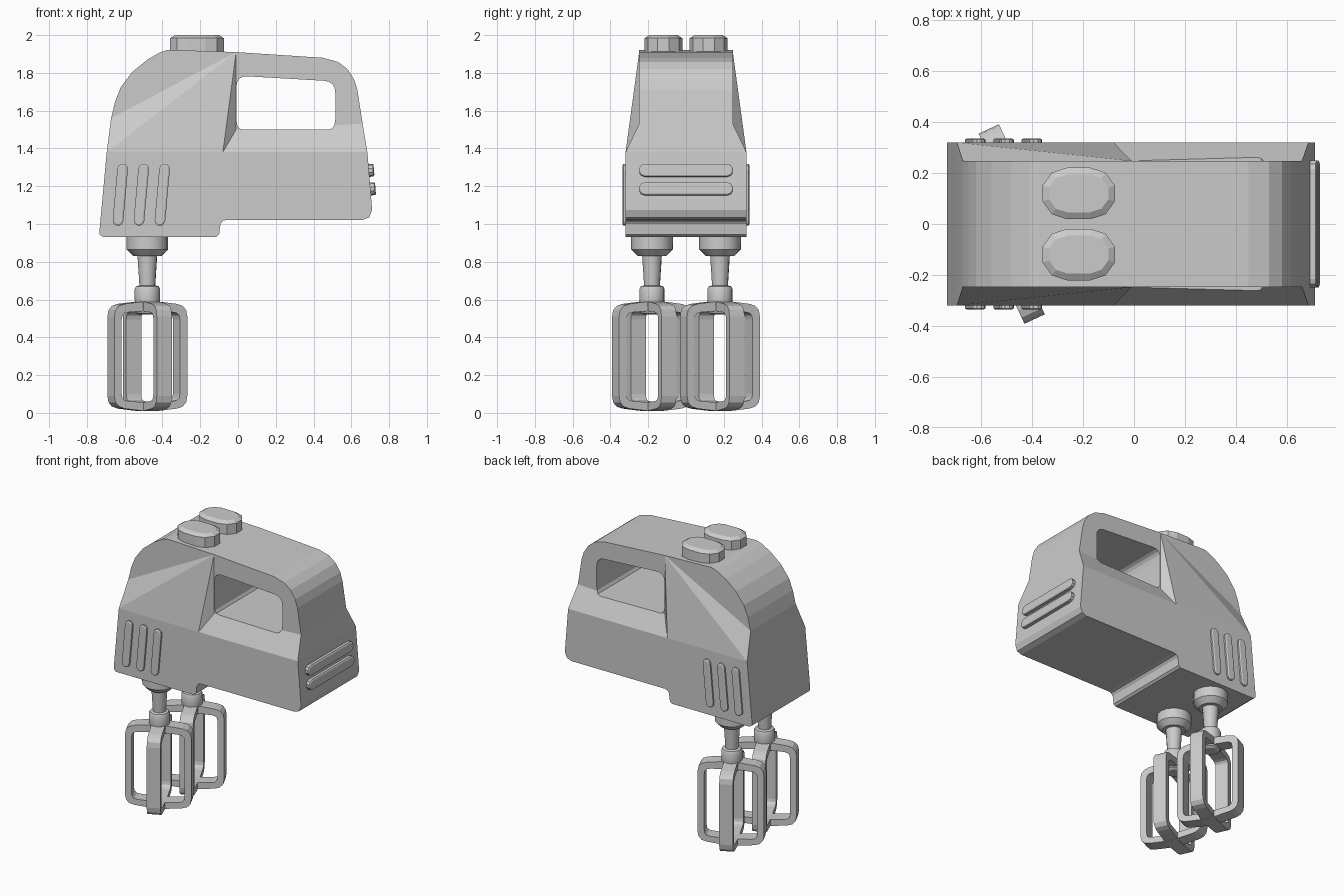
import bpy, bmesh, math
from mathutils import Vector, Matrix

if "Cube" in bpy.data.objects:
    bpy.data.objects.remove(bpy.data.objects["Cube"], do_unlink=True)

grey = bpy.data.materials.new("light_grey")
grey.use_nodes = True
grey.diffuse_color = (0.6, 0.6, 0.6, 1)
grey.node_tree.nodes["Principled BSDF"].inputs["Base Color"].default_value = (0.6, 0.6, 0.6, 1)


def finish(name, bm, matrix=Matrix(), smooth=None):
    bmesh.ops.recalc_face_normals(bm, faces=bm.faces[:])
    mesh = bpy.data.meshes.new(name)
    bm.to_mesh(mesh)
    bm.free()
    mesh.materials.append(grey)
    ob = bpy.data.objects.new(name, mesh)
    bpy.context.collection.objects.link(ob)
    ob.matrix_world = matrix
    if smooth:
        for o in bpy.context.selected_objects:
            o.select_set(False)
        bpy.context.view_layer.objects.active = ob
        ob.select_set(True)
        bpy.ops.object.shade_smooth_by_angle(angle=math.radians(smooth))
    return ob


def loft(bm, rings, closed=False):
    """Bridge equal rings of points; cap the ends unless the rings form a cycle."""
    loops = [[bm.verts.new(p) for p in ring] for ring in rings]
    n = len(loops[0])
    pairs = list(zip(loops, loops[1:])) + ([(loops[-1], loops[0])] if closed else [])
    for a, b in pairs:
        for i in range(n):
            bm.faces.new((a[i], a[(i + 1) % n], b[(i + 1) % n], b[i]))
    if not closed:
        bm.faces.new(loops[0])
        bm.faces.new(loops[-1])


def rounded(corners, radius, steps=4):
    """Round the corners of a 2D polygon."""
    pts = []
    for i, c in enumerate(corners):
        c = Vector(c)
        a = c + (Vector(corners[i - 1]) - c).normalized() * radius
        b = c + (Vector(corners[(i + 1) % len(corners)]) - c).normalized() * radius
        for k in range(steps + 1):
            t = k / steps
            pts.append(a * (1 - t) ** 2 + c * 2 * t * (1 - t) + b * t * t)
    return pts


def stadium(half_len, half_wid, steps=5):
    pts = []
    for side in (1, -1):
        for k in range(steps + 1):
            a = math.pi * (k / steps - 0.5)
            pts.append((side * (half_len - half_wid + half_wid * math.cos(a)),
                        side * half_wid * math.sin(a)))
    return pts


def pill(name, half_len, half_wid, height, chamfer, matrix):
    """Raised pill with a chamfered top, standing on its local z = 0."""
    bm = bmesh.new()
    low, top = stadium(half_len, half_wid), stadium(half_len - chamfer, half_wid - chamfer)
    loft(bm, [[(x, y, 0) for x, y in low],
              [(x, y, height - chamfer * 0.6) for x, y in low],
              [(x, y, height) for x, y in top]])
    return finish(name, bm, matrix)


def frame(origin, x_dir, z_dir):
    z = Vector(z_dir).normalized()
    x = Vector(x_dir).normalized()
    m = Matrix((x, z.cross(x), z)).transposed().to_4x4()
    m.translation = origin
    return m


# Housing: wide lower body, narrow handle and a faceted motor cover
WIDE, NARROW = 0.32, 0.248
lower = [(-0.695, 1.38), (-0.733, 0.97), (-0.733, 0.945), (-0.715, 0.932), (-0.115, 0.932),
         (-0.1, 0.945), (-0.093, 1.0), (-0.08, 1.017), (-0.06, 1.022), (0.66, 1.022),
         (0.695, 1.035), (0.71, 1.075), (0.685, 1.38)]
pillar = [(0.66, 1.53), (0.632, 1.71), (0.615, 1.765), (0.58, 1.82), (0.53, 1.858),
          (0.45, 1.88), (-0.01, 1.91)]
crown = [(-0.37, 1.922), (-0.41, 1.91), (-0.48, 1.87), (-0.56, 1.805), (-0.62, 1.725),
         (-0.65, 1.65), (-0.672, 1.56)]
outline = lower + pillar + crown
bm = bmesh.new()
rims = []
for s in (-1, 1):
    rim = [bm.verts.new((x, s * (WIDE if z < 1.4 else NARROW), z)) for x, z in outline]
    hip = bm.verts.new((-0.08, s * WIDE, 1.38))
    waist = bm.verts.new((-0.01, s * NARROW, 1.5))
    nl, np = len(lower), len(pillar)
    apex, top = rim[nl + np - 1], rim[nl + np:] + [rim[0]]
    bm.faces.new(rim[:nl] + [hip])
    bm.faces.new((hip, rim[nl - 1], rim[nl], waist))
    bm.faces.new(rim[nl:nl + np] + [waist])
    bm.faces.new((hip, waist, apex))
    bm.faces.new((rim[0], hip, apex))
    for a, b in zip(top, top[1:]):
        bm.faces.new((a, b, apex))
    rims.append(rim)
for i in range(len(outline)):
    j = (i + 1) % len(outline)
    bm.faces.new((rims[0][i], rims[0][j], rims[1][j], rims[1][i]))
housing = finish("housing", bm)

# Grip opening cut through the handle
bm = bmesh.new()
hole = rounded([(-0.008, 1.5), (0.515, 1.503), (0.515, 1.755), (-0.008, 1.785)], 0.06)
for p in hole:
    if p.y < 1.6:
        p.y = max(1.5, p.y - 0.01)
loft(bm, [[(p.x, y, p.y) for p in hole] for y in (-0.5, 0.5)])
cutter = finish("grip_cutter", bm)
cutter.hide_render = True
cutter.hide_viewport = True
cut = housing.modifiers.new("grip_opening", "BOOLEAN")
cut.object = cutter
cut.solver = "EXACT"

# Top buttons
for s, side in ((-1, "front"), (1, "back")):
    pill(side + "_button", 0.147, 0.101, 0.1, 0.027, Matrix.Translation((-0.217, s * 0.12, 1.9)))

# Side vents
for s, side in ((-1, "front"), (1, "back")):
    for i in range(3):
        pill(f"{side}_vent_{i + 1}", 0.165, 0.028, 0.025, 0.008,
             frame((-0.623 + 0.111 * i, s * 0.311, 1.155), (0.09, 0, 1), (0, s, 0)))

# End vents, lying on the sloping end wall
for z in (1.185, 1.283):
    x = 0.71 - (z - 1.075) * 0.082
    pill("end_vent", 0.25, 0.034, 0.03, 0.008, frame((x - 0.003, 0, z), (0, 1, 0), (1, 0, 0.082)))


# Beaters: turned stem and two crossed rounded loops
def beater(name, y):
    place = Matrix.Translation((-0.48, y, 0)) @ Matrix.Rotation(math.radians(25), 4, "Z")
    bm = bmesh.new()
    profile = [(0.11, 0.95), (0.11, 0.865), (0.075, 0.83), (0.052, 0.83), (0.042, 0.675),
               (0.06, 0.67), (0.067, 0.655), (0.067, 0.6), (0.06, 0.53), (0.045, 0.52)]
    ring = [(math.cos(k * math.pi / 8), math.sin(k * math.pi / 8)) for k in range(16)]
    loft(bm, [[(r * c, r * s, z) for c, s in ring] for r, z in profile])
    finish(name + "_stem", bm, place, 30)

    for turn, tag in ((0, "a"), (90, "b")):
        bm = bmesh.new()
        shapes = []
        for half, low, high, peak, radius in ((0.213, 0.03, 0.57, 0.025, 0.06),
                                              (0.17, 0.065, 0.53, 0.012, 0.035)):
            corners = [(-half, low), (0, low - peak), (half, low),
                       (half, high), (0, high + peak), (-half, high)]
            shapes.append(rounded(corners, radius, 3))
        w = 0.044
        loft(bm, [[(o.x, -w, o.y), (o.x, w, o.y), (i.x, w, i.y), (i.x, -w, i.y)]
                  for o, i in zip(*shapes)], closed=True)
        finish(f"{name}_loop_{tag}", bm, place @ Matrix.Rotation(math.radians(turn), 4, "Z"))


beater("front_beater", -0.18)
beater("back_beater", 0.18)
